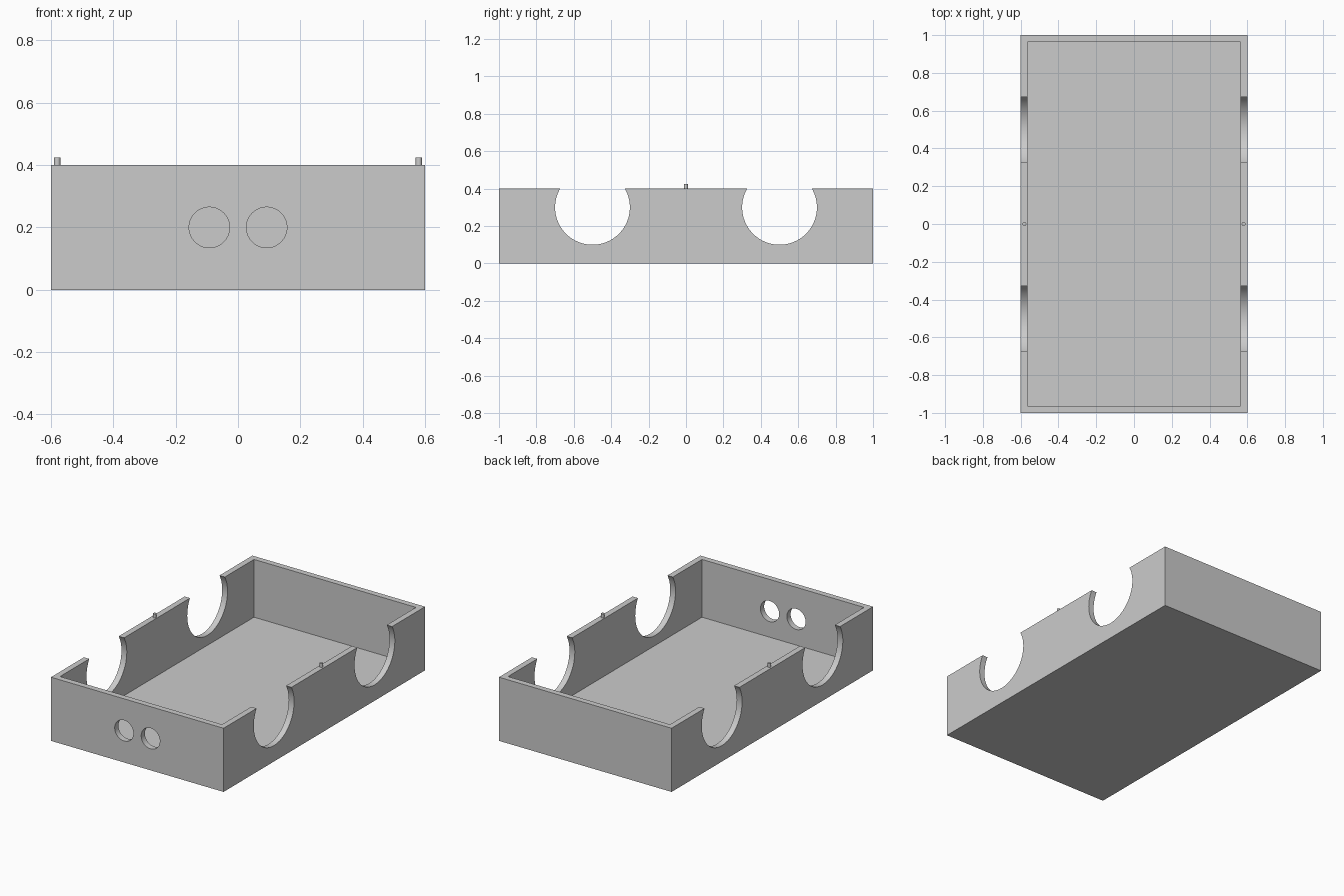
import bpy
from math import pi

old = bpy.data.objects.get("Cube")
if old:
    bpy.data.objects.remove(old, do_unlink=True)

WALL = 0.037
HEIGHT = 0.4

grey = bpy.data.materials.new("light grey")
grey.use_nodes = True
grey.diffuse_color = (0.6, 0.6, 0.6, 1)
grey.node_tree.nodes["Principled BSDF"].inputs["Base Color"].default_value = (0.6, 0.6, 0.6, 1)


def box(name, low, high):
    centre = [(a + b) / 2 for a, b in zip(low, high)]
    bpy.ops.mesh.primitive_cube_add(size=1, location=centre)
    ob = bpy.context.object
    ob.name = name
    ob.scale = [b - a for a, b in zip(low, high)]
    bpy.ops.object.transform_apply(location=False, rotation=False, scale=True)
    ob.data.materials.append(grey)
    return ob


def cylinder(name, radius, depth, location, rotation=(0, 0, 0), sides=64):
    bpy.ops.mesh.primitive_cylinder_add(vertices=sides, radius=radius, depth=depth,
                                        location=location, rotation=rotation)
    ob = bpy.context.object
    ob.name = name
    ob.data.materials.append(grey)
    return ob


def cut(target, cutter):
    mod = target.modifiers.new("cut", "BOOLEAN")
    mod.operation = "DIFFERENCE"
    mod.solver = "EXACT"
    mod.object = cutter
    bpy.context.view_layer.objects.active = target
    bpy.ops.object.modifier_apply(modifier=mod.name)
    bpy.data.objects.remove(cutter, do_unlink=True)


def smooth(ob):
    bpy.ops.object.select_all(action="DESELECT")
    ob.select_set(True)
    bpy.context.view_layer.objects.active = ob
    bpy.ops.object.shade_smooth_by_angle(angle=pi / 6)


# Open tray: solid block with the inside hollowed out
tray = box("tray", (-0.6, -1, 0), (0.6, 1, HEIGHT))
cut(tray, box("hollow_cutter", (WALL - 0.6, WALL - 1, WALL), (0.6 - WALL, 1 - WALL, 1)))

# Wheel openings through both side walls
for y in (-0.5, 0.5):
    cut(tray, cylinder("wheel_cutter", 0.2, 2, (0, y, 0.3), (0, pi / 2, 0)))

# Pair of round holes in the front wall
for x in (-0.092, 0.092):
    cut(tray, cylinder("hole_cutter", 0.065, 0.3, (x, -1, 0.2), (pi / 2, 0, 0)))
smooth(tray)

# Locating pin on each side wall
for side, x in (("right", -0.58), ("left", 0.58)):
    smooth(cylinder(side + "_pin", 0.01, 0.034, (x, 0, HEIGHT + 0.007), sides=24))
